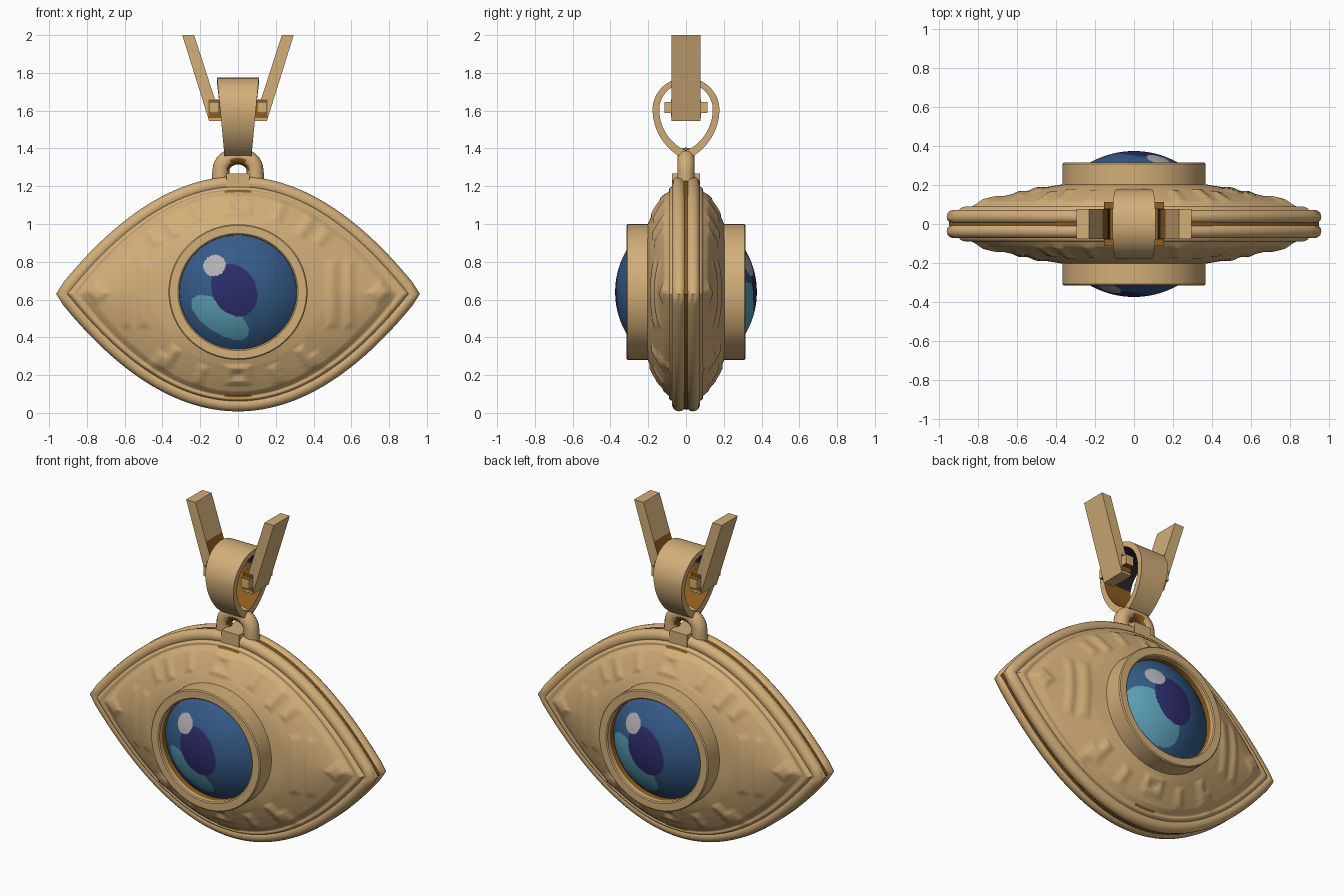
import bpy, bmesh, math
from math import sin, cos, pi, radians, sqrt
from mathutils import Vector

if "Cube" in bpy.data.objects:
    bpy.data.objects.remove(bpy.data.objects["Cube"])


def material(name, rgb):
    m = bpy.data.materials.new(name)
    m.diffuse_color = (*rgb, 1)
    m.use_nodes = True
    m.node_tree.nodes["Principled BSDF"].inputs["Base Color"].default_value = m.diffuse_color
    return m


GOLD = material("gold", (0.65, 0.425, 0.19))
BRONZE = material("dark bronze", (0.27, 0.11, 0.012))
DARK = material("dark inside", (0.024, 0.018, 0.03))
BLUE = material("iris blue", (0.036, 0.107, 0.25))
INDIGO = material("pupil indigo", (0.025, 0.026, 0.145))
CYAN = material("pale cyan", (0.105, 0.35, 0.47))
WHITE = material("highlight grey", (0.45, 0.45, 0.47))
METALS = (GOLD, BRONZE, DARK)


def finish(name, bm, mats, angle=35):
    bmesh.ops.recalc_face_normals(bm, faces=bm.faces)
    me = bpy.data.meshes.new(name)
    bm.to_mesh(me)
    bm.free()
    for m in mats:
        me.materials.append(m)
    ob = bpy.data.objects.new(name, me)
    bpy.context.collection.objects.link(ob)
    bpy.ops.object.select_all(action='DESELECT')
    ob.select_set(True)
    bpy.context.view_layer.objects.active = ob
    bpy.ops.object.shade_smooth_by_angle(angle=radians(angle))
    return ob


def loft(name, rings, loop=False, rule=lambda i, j, c: 0, angle=35, caps=False, mats=METALS):
    """Skin closed rings of points; rule picks the material of each face."""
    bm = bmesh.new()
    vs = [[bm.verts.new(p) for p in r] for r in rings]
    n, m = len(rings), len(rings[0])
    for i in range(n if loop else n - 1):
        for j in range(m):
            a, b, k = vs[i], vs[(i + 1) % n], (j + 1) % m
            f = bm.faces.new((a[j], a[k], b[k], b[j]))
            f.material_index = rule(i, j, f.calc_center_median())
    if caps:
        bm.faces.new(vs[0])
        bm.faces.new(vs[-1])
    return finish(name, bm, mats, angle)


def tube(name, path, y, r, loop, rule=lambda i, j, c: 0):
    """Round tube along a path of (x, z) points at depth y."""
    rings, n = [], len(path)
    for i, (x, z) in enumerate(path):
        p = path[(i - 1) % n] if loop else path[max(i - 1, 0)]
        q = path[(i + 1) % n] if loop else path[min(i + 1, n - 1)]
        nrm = Vector((q[1] - p[1], p[0] - q[0])).normalized()
        rings.append([(x + nrm.x * r * cos(t), y + r * sin(t), z + nrm.y * r * cos(t))
                      for t in (2 * pi * j / 14 for j in range(14))])
    return loft(name, rings, loop, rule, angle=60)


def box(name, x, y, z, rule=lambda n: 0):
    """Box from (low, high) ranges; rule colours faces by normal."""
    bm = bmesh.new()
    bmesh.ops.create_cube(bm, size=1)
    for v in bm.verts:
        v.co = [(lo + hi) / 2 + c * (hi - lo) for c, (lo, hi) in zip(v.co, (x, y, z))]
    bmesh.ops.recalc_face_normals(bm, faces=bm.faces)
    for f in bm.faces:
        f.normal_update()
        f.material_index = rule(f.normal)
    return finish(name, bm, METALS)


def eye(t, a, b):
    """Almond outline made of two parabolas."""
    return a * cos(t), 0.63 + b * sin(t) * abs(sin(t))


# Relief marks on the lids: x, z, half width, half height, tilt, height
MARKS = [(0, 1.1, .065, .05, 0, .012), (0, 1.1, .035, .025, 0, -.014),
         (0, .2, .06, .045, 0, .012), (0, .2, .03, .02, 0, -.014),
         (.22, 1.07, .02, .05, -20, .012), (.36, .99, .022, .06, -35, .012),
         (.45, .93, .02, .045, -40, .010), (.2, .2, .02, .045, 20, .012),
         (.36, .29, .022, .06, 35, .014), (.43, .27, .02, .05, 40, .012),
         (.5, .63, .025, .17, 0, .008), (.59, .63, .02, .17, 0, .008),
         (.75, .64, .045, .035, 45, .010)]


def relief(x, z):
    total = 0
    for mx, mz, w, h, tilt, height in MARKS:
        c, s = cos(radians(tilt)), sin(radians(tilt))
        dx, dz = abs(x) - mx, z - mz
        d = max(abs(c * dx + s * dz) - w, abs(c * dz - s * dx) - h)
        total += height * min(1, max(0, 0.5 - d / 0.03))
    return total


# Depth of the lid from the socket edge (0) to the rim (1)
LID = [(0, .205), (.2, .187), (.43, .16), (.6, .139), (.76, .117), (.82, .102),
       (.87, .087), (.93, .09), (.97, .08), (1, .05)]


def lid_depth(k):
    for (k0, y0), (k1, y1) in zip(LID, LID[1:]):
        if k <= k1:
            return y0 + (y1 - y0) * (k - k0) / (k1 - k0)
    return LID[-1][1]


def in_oval(x, z, cx, cz, a, b, tilt):
    c, s = cos(radians(tilt)), sin(radians(tilt))
    dx, dz = x - cx, z - cz
    return ((c * dx + s * dz) / a) ** 2 + ((c * dz - s * dx) / b) ** 2 < 1


def iris_paint(s):
    """Pupil, crescent and highlight, turned half round; the back crescent is larger."""
    crescent = (-.125, .535, .195, .115, -42) if s > 0 else (-.095, .505, .175, .08, -34)

    def rule(i, j, c):
        x, z = -s * c.x, c.z
        if in_oval(x, z, -.125, .78, .06, .055, 30):
            return 3
        if in_oval(x, z, -.02, .65, .145, .115, -60):
            return 1
        return 2 if in_oval(x, z, *crescent) else 0
    return rule


STEPS = 50
ANG = [2 * pi * j / 224 for j in range(224)]
half = [0.926 * (1 - 2 * i / 60) for i in range(60)]
RIM = [(x, 0.63 + 0.585 * (1 - (x / 0.926) ** 2)) for x in half]
RIM += [(-x, 1.26 - z) for x, z in RIM]


def circle(r, y, angles=ANG):
    """Socket circle, a touch lower than wide."""
    return [(r * cos(t), y, .64 + .975 * r * sin(t)) for t in angles]


# Socket collar: radius and depth
COLLAR = [(.368, .15), (.368, .309), (.362, .315), (.318, .315), (.311, .31),
          (.310, .288), (.308, .23)]

for side, s in (("front", -1), ("back", 1)):
    # Lid shell, blending from a circle to the almond outline
    rings = []
    for i in range(STEPS + 1):
        k = i / STEPS
        ring = []
        for t in ANG:
            ex, ez = eye(t, .912, .572)
            x = .36 * cos(t) * (1 - k) + ex * k
            z = (.64 + .352 * sin(t)) * (1 - k) + ez * k
            ring.append((-s * x, s * (lid_depth(k) + relief(x, z)), z))
        rings.append(ring)
    loft(side + "_lid", rings, angle=60,
         rule=lambda i, j, c: int(42 <= i <= 44 and abs(c.x) < .065))
    # Rim bead and round socket collar
    tube(side + "_rim", RIM, s * .037, .037, True)
    loft(side + "_socket", [circle(r, s * y, ANG[::2]) for r, y in COLLAR],
         rule=lambda i, j, c: int(i == 5))
    # Domed eye with painted iris
    dome = [circle(.31 * i / 56, s * (sqrt(.46 ** 2 - (.31 * i / 56) ** 2) - .085))
            for i in range(57)]
    dome[0] = circle(.0005, s * .375)
    loft(side + "_eyeball", dome, rule=iris_paint(s), angle=60,
         mats=(BLUE, INDIGO, CYAN, WHITE))

# Bronze seam between the two rim beads
loft("seam", [[(x * 1.028, y, .63 + (z - .63) * 1.044) for x, z in RIM] for y in (-.02, .02)],
     rule=lambda i, j, c: 1)

# Hanging loop and its foot
arch = [(.09, 1.18), (.094, 1.24)]
arch += [(.09 * cos(t), 1.285 + .075 * sin(t)) for t in (pi * i / 16 for i in range(17))]
arch += [(-.094, 1.24), (-.09, 1.18)]
tube("hanging_loop", arch, 0, .045, False,
     lambda i, j, c: int(math.hypot(c.x, c.z - 1.285) < .06 and c.z > 1.25))
box("loop_foot", (-.06, .06), (-.075, .075), (1.17, 1.268))

# Teardrop bail, wider at the top, dark inside
rings = []
for i in range(64):
    t = 2 * pi * i / 64
    c = cos(t)
    if sin(t) >= 0:
        y, z = .177 * c, 1.605 + .17 * sin(t)
    else:
        y, z = .177 * math.copysign(abs(c) ** 1.4, c), 1.605 + .26 * sin(t)
    w = .07 + (z - 1.345) * .095
    yi, zi = y * .8, 1.605 + (z - 1.605) * .82
    rings.append([(-w, y, z), (w, y, z), (w, yi, zi), (-w, yi, zi)])
loft("bail", rings, True,
     rule=lambda i, j, c: (2 if c.z > 1.6 else 1) if j == 2 else int(c.z < 1.37))

# Splayed chain prongs with dark inner feet, and square pins
for side, s in (("left", -1), ("right", 1)):
    rings = []
    for z in (1.545, 1.7, 1.78, 2.0):
        k = (z - 1.545) / .455
        a, b = s * (.085 + .147 * k), s * (.153 + .142 * k)
        rings.append([(a, -.077, z), (b, -.077, z), (b, .077, z), (a, .077, z)])
    loft(side + "_prong", rings, caps=True,
         rule=lambda i, j, c: (2, 1, 0)[i] if j == 3 else 0)
    x = sorted((s * .1, s * .153))
    box(side + "_pin", x, (-.113, .113), (1.587, 1.645),
        lambda n: int(abs(n.y) < .5 and n.x * s < .5))
    x = sorted((s * .09, s * .155))
    box(side + "_pin_plate", x, (-.08, .08), (1.56, 1.66), lambda n: int(n.x * s < .5))
